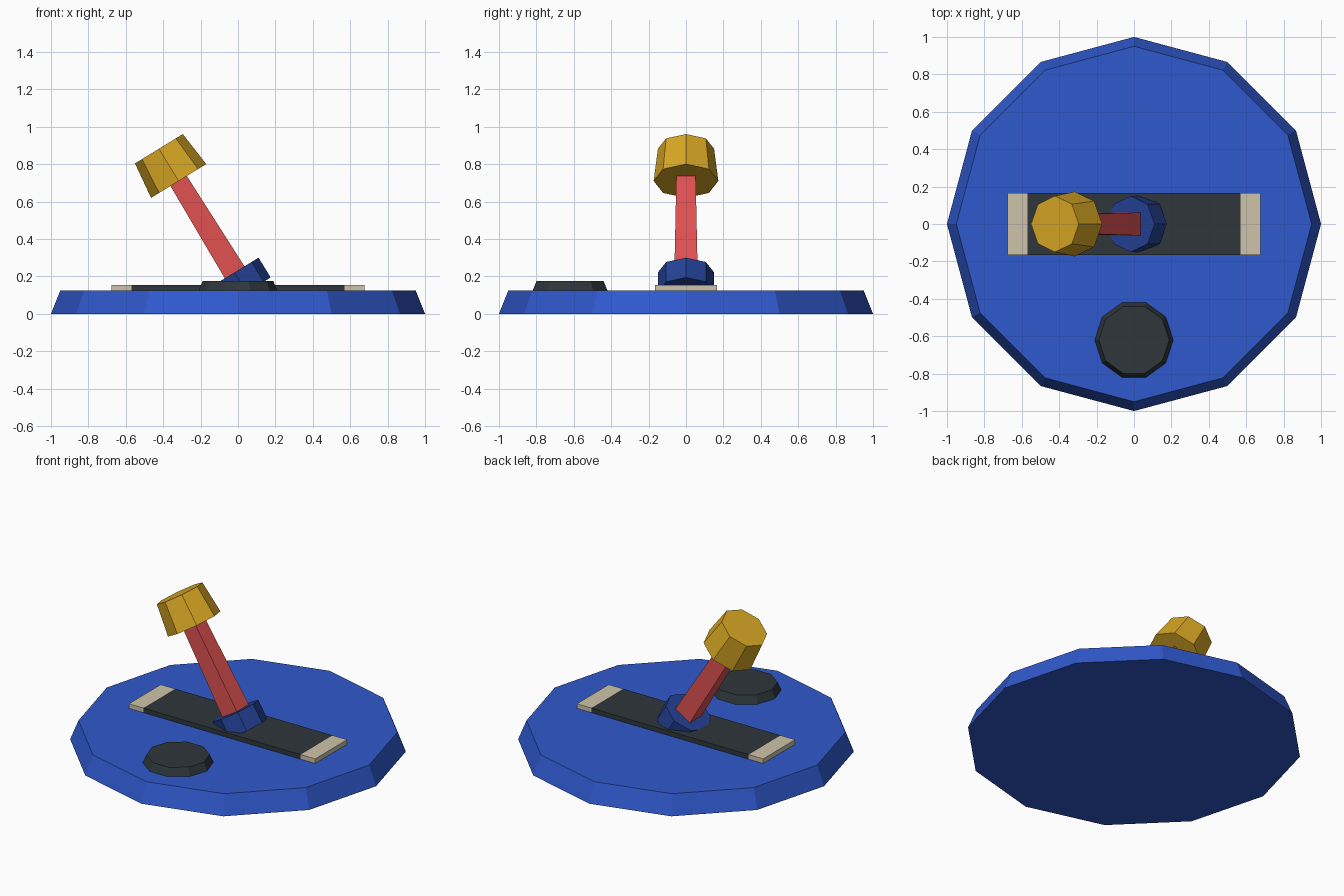
import bpy
import math
from mathutils import Matrix, Vector

cube = bpy.data.objects.get("Cube")
if cube:
    bpy.data.objects.remove(cube, do_unlink=True)


def make_material(name, rgb):
    """Flat material from 0-255 display values, stored as linear."""
    colour = [((c / 255 + 0.055) / 1.055) ** 2.4 for c in rgb] + [1.0]
    mat = bpy.data.materials.new(name)
    mat.use_nodes = True
    mat.diffuse_color = colour
    bsdf = mat.node_tree.nodes["Principled BSDF"]
    bsdf.inputs["Base Color"].default_value = colour
    bsdf.inputs["Roughness"].default_value = 0.8
    return mat


blue = make_material("blue", (47, 88, 204))
navy = make_material("navy", (35, 64, 148))
charcoal = make_material("charcoal", (46, 54, 58))
cream = make_material("cream", (206, 196, 168))
red = make_material("red", (222, 80, 80))
gold = make_material("gold", (216, 167, 36))


def frustum(name, sides, r_low, r_high, low, high, mat, place=Matrix(), turn=0.0):
    """Tapered prism from low to high along the local z axis of place."""
    bpy.ops.mesh.primitive_cone_add(vertices=sides, radius1=r_low,
                                    radius2=r_high, depth=high - low)
    obj = bpy.context.object
    obj.name = name
    obj.matrix_world = (place @ Matrix.Translation((0, 0, (low + high) / 2))
                        @ Matrix.Rotation(turn, 4, "Z"))
    obj.data.materials.append(mat)
    return obj


def box(name, x_min, x_max, half_y, z_min, z_max, mat):
    bpy.ops.mesh.primitive_cube_add(size=1)
    obj = bpy.context.object
    obj.name = name
    obj.scale = (x_max - x_min, 2 * half_y, z_max - z_min)
    obj.location = ((x_min + x_max) / 2, 0, (z_min + z_max) / 2)
    obj.data.materials.append(mat)
    return obj


# Base disc and front button
frustum("base", 12, 1.0, 0.95, 0, 0.125, blue)
frustum("button", 10, 0.212, 0.188, 0.12, 0.177, charcoal,
        Matrix.Translation((0, -0.62, 0)), math.radians(18))

# Lever track with a pale cap at each end
box("track", -0.57, 0.57, 0.165, 0.12, 0.155, charcoal)
box("track_cap_left", 0.57, 0.675, 0.165, 0.12, 0.155, cream)
box("track_cap_right", -0.675, -0.57, 0.165, 0.12, 0.155, cream)

# Tilted lever: collar, square shaft and knob share one leaning axis
lean = (Matrix.Translation(Vector((-0.018, 0, 0.222)))
        @ Matrix.Rotation(math.radians(-31.5), 4, "Y"))
frustum("collar", 8, 0.15, 0.15, -0.124, 0, navy, lean)
root2 = math.sqrt(2)
frustum("lever_shaft", 4, 0.062 * root2, 0.051 * root2, -0.02, 0.6, red,
        lean, math.radians(45))
frustum("knob", 8, 0.173, 0.15, 0.573, 0.775, gold, lean)
